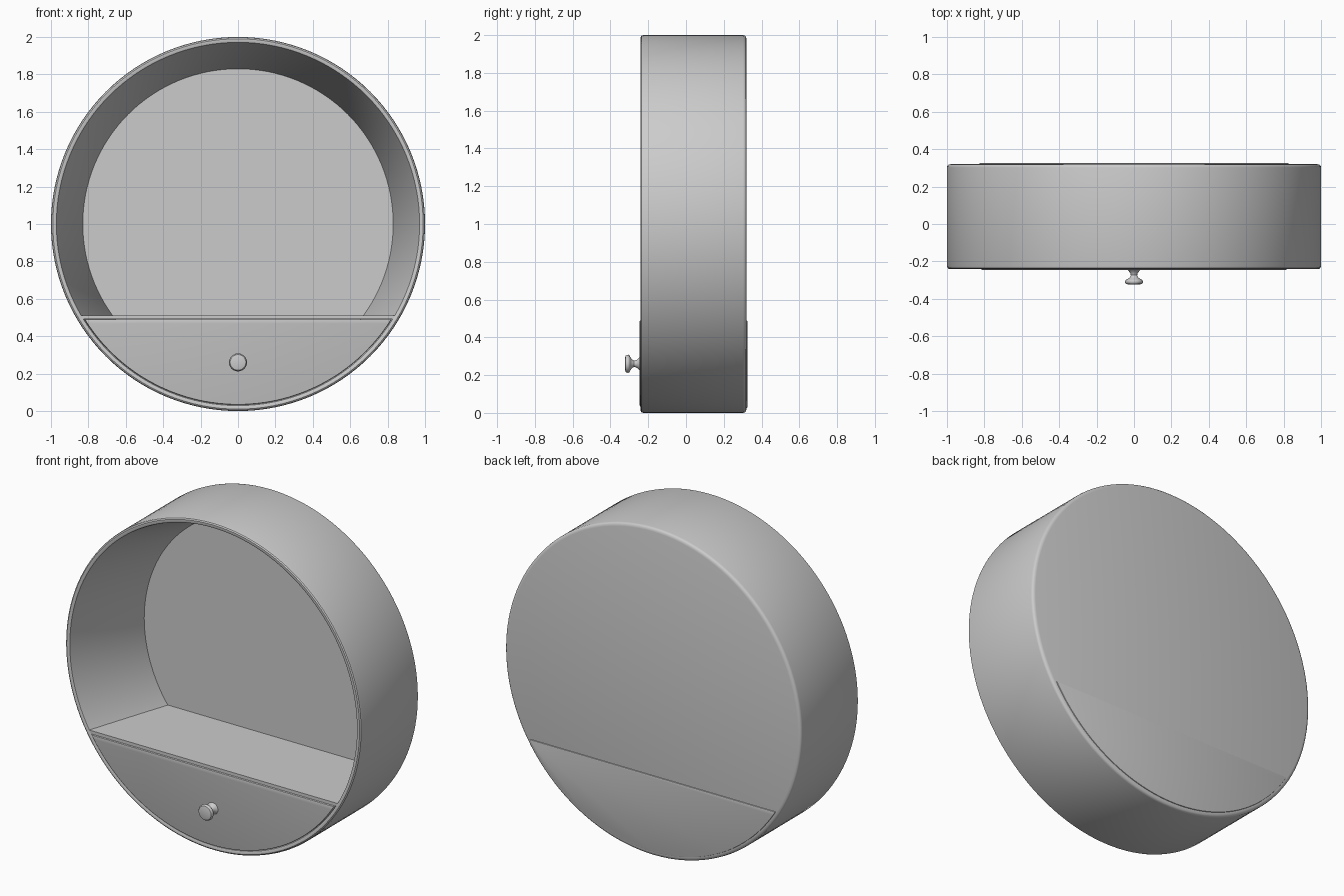
import bpy, bmesh, math

if "Cube" in bpy.data.objects:
    bpy.data.objects.remove(bpy.data.objects["Cube"])

grey = bpy.data.materials.new("plain_grey")
grey.diffuse_color = (0.6, 0.6, 0.6, 1)
grey.use_nodes = True
grey.node_tree.nodes["Principled BSDF"].inputs["Base Color"].default_value = grey.diffuse_color


def finish(name, bm, bevel=0.0):
    bmesh.ops.remove_doubles(bm, verts=bm.verts, dist=1e-5)
    bmesh.ops.recalc_face_normals(bm, faces=bm.faces)
    mesh = bpy.data.meshes.new(name)
    bm.to_mesh(mesh)
    bm.free()
    mesh.materials.append(grey)
    ob = bpy.data.objects.new(name, mesh)
    bpy.context.collection.objects.link(ob)
    bpy.ops.object.select_all(action='DESELECT')
    bpy.context.view_layer.objects.active = ob
    ob.select_set(True)
    if bevel:
        mod = ob.modifiers.new("soft_edges", 'BEVEL')
        mod.width, mod.segments, mod.limit_method = bevel, 2, 'ANGLE'
        bpy.ops.object.modifier_apply(modifier=mod.name)
    bpy.ops.object.shade_smooth_by_angle(angle=math.radians(35))
    return ob


def lathe(name, profile, zc, steps):
    """Spin (radius, y) points about a front-to-back axis at height zc."""
    bm = bmesh.new()
    vs = [bm.verts.new((r, y, zc)) for r, y in profile]
    es = [bm.edges.new(p) for p in zip(vs, vs[1:])]
    bmesh.ops.spin(bm, geom=vs + es, cent=(0, 0, zc), axis=(0, 1, 0),
                   angle=2 * math.pi, steps=steps, use_merge=False)
    return finish(name, bm)


def prism(name, outline, axis, a, b, bevel=0.0):
    """Extrude an outline: axis 'y' takes (x, z) points, axis 'z' takes (x, y)."""
    bm = bmesh.new()
    put = (lambda p, t: (p[0], t, p[1])) if axis == 'y' else (lambda p, t: (p[0], p[1], t))
    lo = [bm.verts.new(put(p, a)) for p in outline]
    hi = [bm.verts.new(put(p, b)) for p in outline]
    bm.faces.new(lo)
    bm.faces.new(hi)
    n = len(lo)
    for i in range(n):
        bm.faces.new((lo[i], lo[(i + 1) % n], hi[(i + 1) % n], hi[i]))
    return finish(name, bm, bevel)


def segment(r, top, n=64):
    """Part of the circle lying below the height top."""
    half = math.acos((1 - top) / r)
    return [(r * math.sin(t), 1 - r * math.cos(t))
            for t in (half * (2 * i / n - 1) for i in range(n + 1))]


# round case: outer drum, thin rim, tapered inside and closed back
lathe("round_case", [
    (0, 0.32), (0.98, 0.32), (0.992, 0.317), (0.998, 0.311), (1, 0.302),
    (1, -0.225), (0.997, -0.235), (0.99, -0.24), (0.978, -0.24),
    (0.971, -0.237), (0.968, -0.228), (0.83, 0.275), (0.83, 0.28), (0, 0.28)], 1, 128)

# shelf board, narrowing towards the back with the case wall
prism("shelf", [(-0.845, -0.238), (0.845, -0.238), (0.72, 0.285), (-0.72, 0.285)],
      'z', 0.492, 0.512)

# front flap and back cover below the shelf
prism("front_flap", segment(0.966, 0.49), 'y', -0.245, -0.215, 0.005)
prism("back_cover", segment(0.975, 0.49), 'y', 0.30, 0.325, 0.004)

# turned knob
lathe("knob", [
    (0.042, -0.240), (0.030, -0.250), (0.020, -0.262), (0.017, -0.274),
    (0.022, -0.285), (0.034, -0.294), (0.045, -0.300), (0.048, -0.306),
    (0.047, -0.314), (0.042, -0.320), (0.030, -0.323), (0, -0.324)], 0.26, 40)
